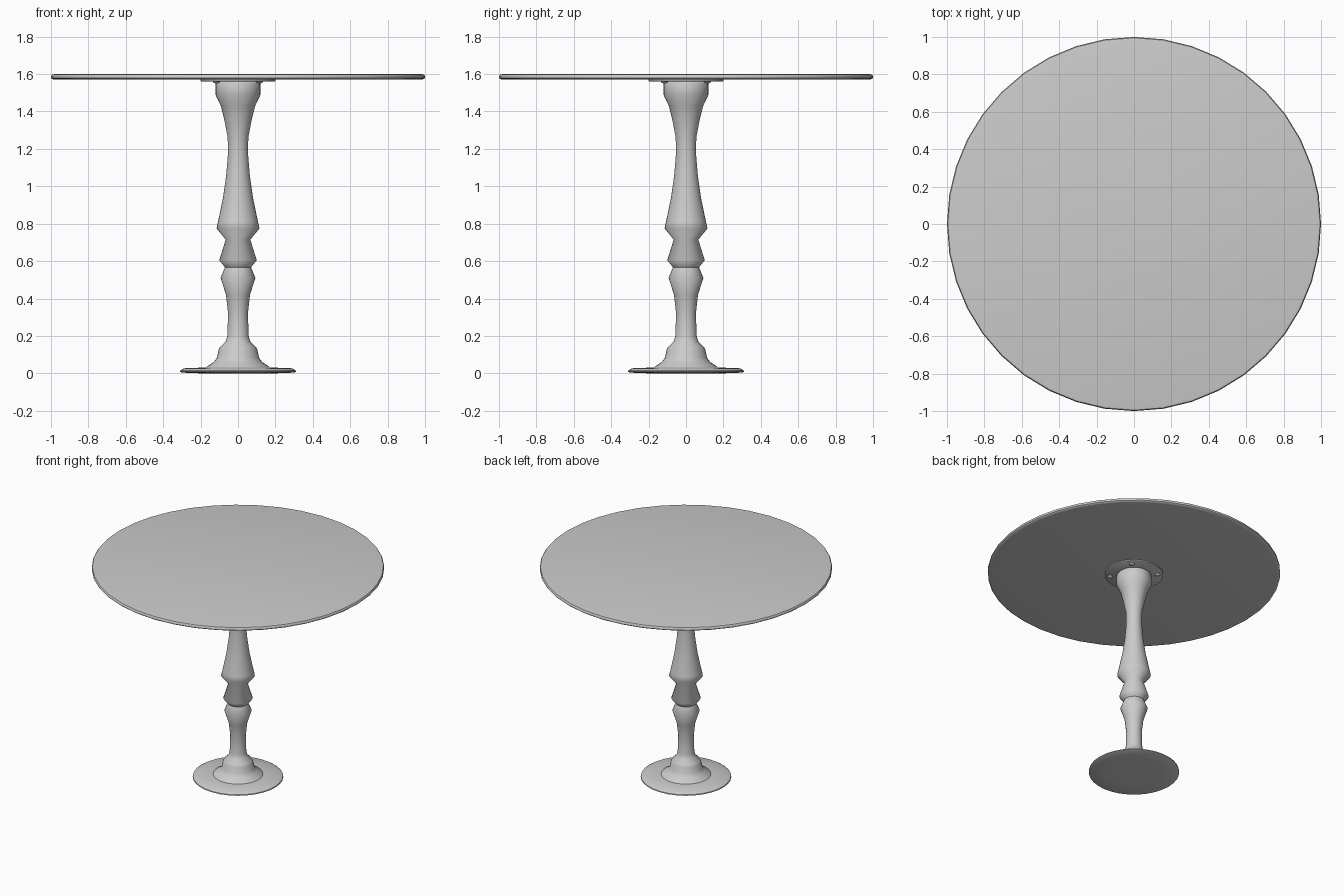
import bpy, bmesh, math

if "Cube" in bpy.data.objects:
    bpy.data.objects.remove(bpy.data.objects["Cube"])


def lathe(name, profile, sides, x=0, y=0, angle=40):
    """Revolve (radius, z) points around a vertical axis and cap both ends."""
    bm = bmesh.new()
    rings = []
    for r, z in profile:
        rings.append([bm.verts.new((x + r * math.cos(2 * math.pi * i / sides),
                                    y + r * math.sin(2 * math.pi * i / sides), z))
                      for i in range(sides)])
    for a, b in zip(rings, rings[1:]):
        for i in range(sides):
            j = (i + 1) % sides
            bm.faces.new((a[i], a[j], b[j], b[i]))
    bm.faces.new(rings[0][::-1])
    bm.faces.new(rings[-1])
    bmesh.ops.recalc_face_normals(bm, faces=bm.faces)
    mesh = bpy.data.meshes.new(name)
    bm.to_mesh(mesh)
    bm.free()
    obj = bpy.data.objects.new(name, mesh)
    bpy.context.collection.objects.link(obj)
    bpy.ops.object.select_all(action='DESELECT')
    obj.select_set(True)
    bpy.context.view_layer.objects.active = obj
    bpy.ops.object.shade_smooth_by_angle(angle=math.radians(angle))
    return obj


# Round table top with softened rim
lathe("table_top", [(0.98, 1.571), (0.993, 1.573), (1.0, 1.579),
                    (1.0, 1.59), (0.995, 1.597), (0.98, 1.6)], 40)

# Mounting plate under the top
lathe("mounting_plate", [(0.195, 1.56), (0.2, 1.563), (0.2, 1.572)], 32)

# Four round-headed screws on the plate
for k in range(4):
    a = math.radians(45 + 90 * k)
    lathe(f"plate_screw_{k + 1}", [(0.008, 1.551), (0.016, 1.554), (0.02, 1.561)], 12,
          0.162 * math.cos(a), 0.162 * math.sin(a))

# Turned column, from foot to cap
lathe("column", [(0.175, 0.027), (0.165, 0.037), (0.13, 0.06), (0.112, 0.085),
                 (0.104, 0.125), (0.095, 0.142), (0.066, 0.17), (0.057, 0.2),
                 (0.053, 0.32), (0.064, 0.42), (0.093, 0.51), (0.07, 0.567),
                 (0.1, 0.605), (0.066, 0.715), (0.115, 0.775), (0.107, 0.81),
                 (0.08, 0.94), (0.063, 1.06), (0.054, 1.17), (0.055, 1.26),
                 (0.074, 1.36), (0.092, 1.43), (0.119, 1.487), (0.12, 1.55),
                 (0.114, 1.56)], 32, angle=60)

# Flat round base
lathe("base_disc", [(0.2, 0.0), (0.3, 0.004), (0.31, 0.009), (0.308, 0.016),
                    (0.29, 0.027), (0.16, 0.032)], 32)
